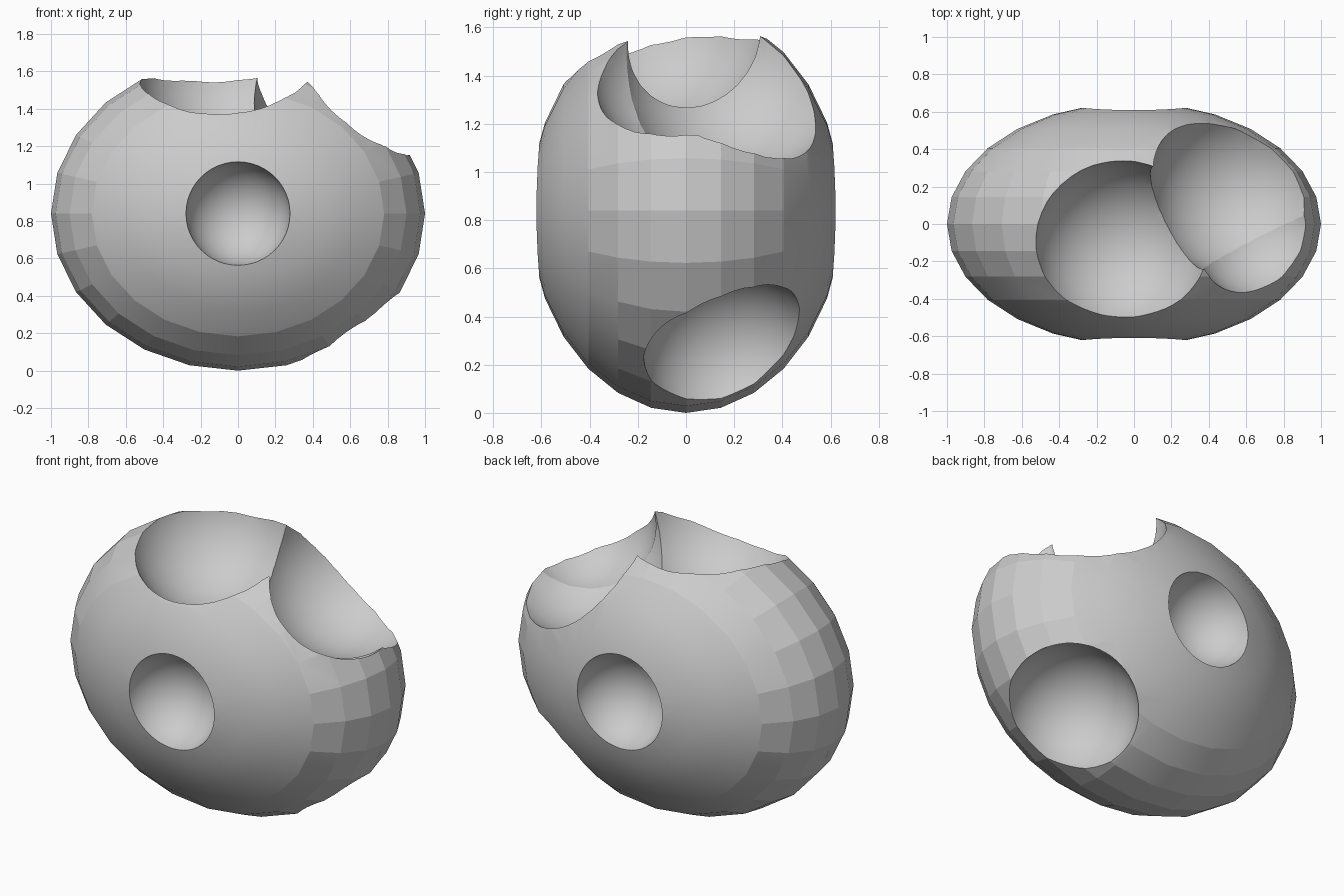
import bpy
import math
from mathutils import Matrix

if "Cube" in bpy.data.objects:
    bpy.data.objects.remove(bpy.data.objects["Cube"])


def ball(name, loc, scale, segments, rings):
    # sphere whose poles lie along y
    bpy.ops.mesh.primitive_uv_sphere_add(segments=segments, ring_count=rings, radius=1)
    ob = bpy.context.object
    ob.name = name
    ob.data.transform(Matrix.Rotation(math.pi / 2, 4, 'X'))
    ob.data.transform(Matrix.Diagonal((*scale, 1)))
    ob.location = loc
    return ob


# flattened round body
body = ball("rock_body", (0, 0, 0.84), (1.0, 0.65, 0.84), 24, 14)

# spherical bites: name, centre, radius
bites = [
    ("front_dimple", (0, -0.65, 0.84), 0.28),
    ("back_dimple", (0, 0.65, 0.84), 0.28),
    ("top_crater", (-0.07, -0.12, 1.65), 0.47),
    ("right_crater", (0.57, 0.20, 1.47), 0.49),
    ("right_front_crater", (0.68, -0.02, 1.455), 0.385),
    ("lower_crater", (0.61, 0.195, 0.225), 0.37),
]
for name, loc, r in bites:
    cutter = ball(name + "_cutter", loc, (r, r, r), 48, 24)
    cutter.hide_render = True
    cutter.hide_set(True)
    mod = body.modifiers.new(name, 'BOOLEAN')
    mod.operation = 'DIFFERENCE'
    mod.solver = 'EXACT'
    mod.object = cutter

# bake the cuts and remove the cutters
bpy.context.view_layer.update()
deps = bpy.context.evaluated_depsgraph_get()
carved = bpy.data.meshes.new_from_object(body.evaluated_get(deps))
body.modifiers.clear()
body.data = carved
for ob in list(bpy.data.objects):
    if ob.name.endswith("_cutter"):
        bpy.data.objects.remove(ob)

# soften the body facets, keep the crater rims crisp
bpy.ops.object.select_all(action='DESELECT')
bpy.context.view_layer.objects.active = body
body.select_set(True)
bpy.ops.object.shade_smooth_by_angle(angle=math.radians(12))
